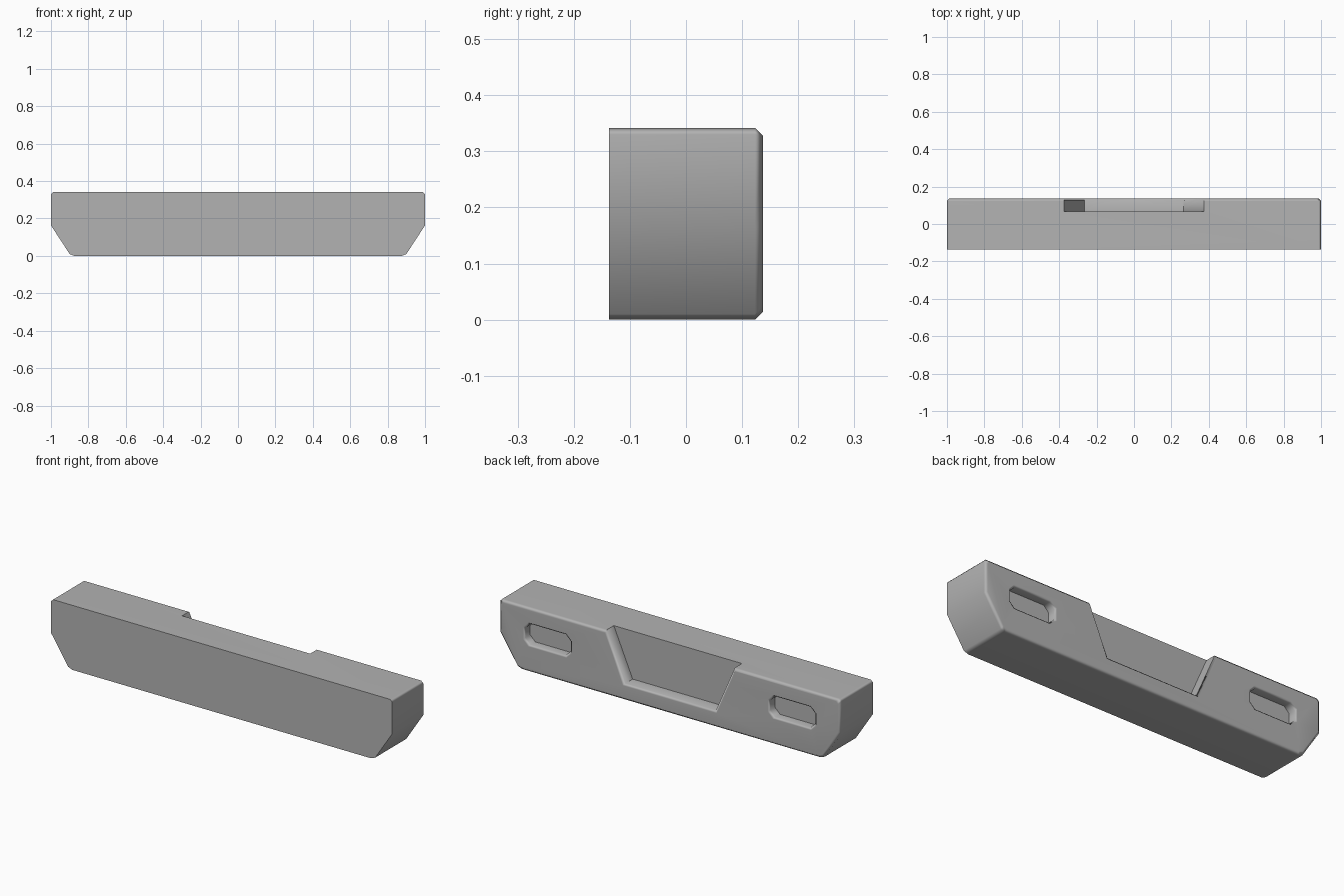
import bpy
import bmesh
import math

cube = bpy.data.objects.get("Cube")
if cube:
    bpy.data.objects.remove(cube, do_unlink=True)

grey = bpy.data.materials.new("plain_grey")
grey.use_nodes = True
colour = (0.45, 0.45, 0.45, 1)
grey.diffuse_color = colour
grey.node_tree.nodes["Principled BSDF"].inputs["Base Color"].default_value = colour

BACK = 0.137


def loft(name, layers):
    """Solid through (y, outline) layers, each outline a list of (x, z)."""
    bm = bmesh.new()
    rings = [[bm.verts.new((x, y, z)) for x, z in pts] for y, pts in layers]
    for a, b in zip(rings, rings[1:]):
        for i in range(len(a)):
            j = (i + 1) % len(a)
            bm.faces.new((a[i], a[j], b[j], b[i]))
    bm.faces.new(rings[0])
    bm.faces.new(rings[-1])
    bmesh.ops.recalc_face_normals(bm, faces=bm.faces)
    mesh = bpy.data.meshes.new(name)
    bm.to_mesh(mesh)
    bm.free()
    mesh.materials.append(grey)
    obj = bpy.data.objects.new(name, mesh)
    bpy.context.collection.objects.link(obj)
    return obj


def mirrored(half):
    return half + [(-x, z) for x, z in reversed(half)]


def body_outline(d):
    """Bar section with cut lower corners, drawn in by d."""
    return mirrored([(0.875 - d / 2, d), (0.9 - d / 2, 0.01 + d),
                     (1 - d, 0.163 + d / 3), (1 - d, 0.33 - d),
                     (0.988 - d, 0.342 - d)])


def recess_outline(d):
    """Notch open at the top with sloping sides, grown by d."""
    return mirrored([(0.265 + d, 0.088 - d), (0.418 + d, 0.44)])


def slot_outline(cx, d):
    """Long slot with cut corners, grown by d."""
    w, h, c = 0.133 + d, 0.055 + d, 0.03
    quarter = [(w, h - c), (w - c, h)]
    top = quarter + [(-x, z) for x, z in reversed(quarter)]
    return [(cx + x, 0.2 + z) for x, z in top + [(-x, -z) for x, z in top]]


# Main bar with chamfered back edge
body = loft("bumper_bar", [(-BACK, body_outline(0)), (BACK - 0.014, body_outline(0)),
                           (BACK, body_outline(0.014))])


def flared(name, outline, floor, rim):
    """Cutter with straight walls and a chamfered mouth on the back face."""
    return loft(name, [(floor, outline(0)), (BACK - rim, outline(0)),
                       (BACK + rim, outline(2 * rim))])


# Centre recess and two mounting slots
cutters = [flared("recess_cutter", recess_outline, 0.068, 0.01)]
for side, label in ((1, "left"), (-1, "right")):
    cutters.append(flared(label + "_slot_cutter",
                          lambda d, s=side: slot_outline(s * 0.717, d), 0.09, 0.009))

bpy.ops.object.select_all(action="DESELECT")
body.select_set(True)
bpy.context.view_layer.objects.active = body
for cutter in cutters:
    cutter.hide_render = True
    mod = body.modifiers.new("cut", "BOOLEAN")
    mod.operation = "DIFFERENCE"
    mod.solver = "EXACT"
    mod.object = cutter
    bpy.ops.object.modifier_apply(modifier=mod.name)
    bpy.data.objects.remove(cutter, do_unlink=True)

# Soft chamfers, crisp walls
bpy.ops.object.shade_smooth_by_angle(angle=math.radians(50))
weighted = body.modifiers.new("weighted_normals", "WEIGHTED_NORMAL")
weighted.keep_sharp = True
